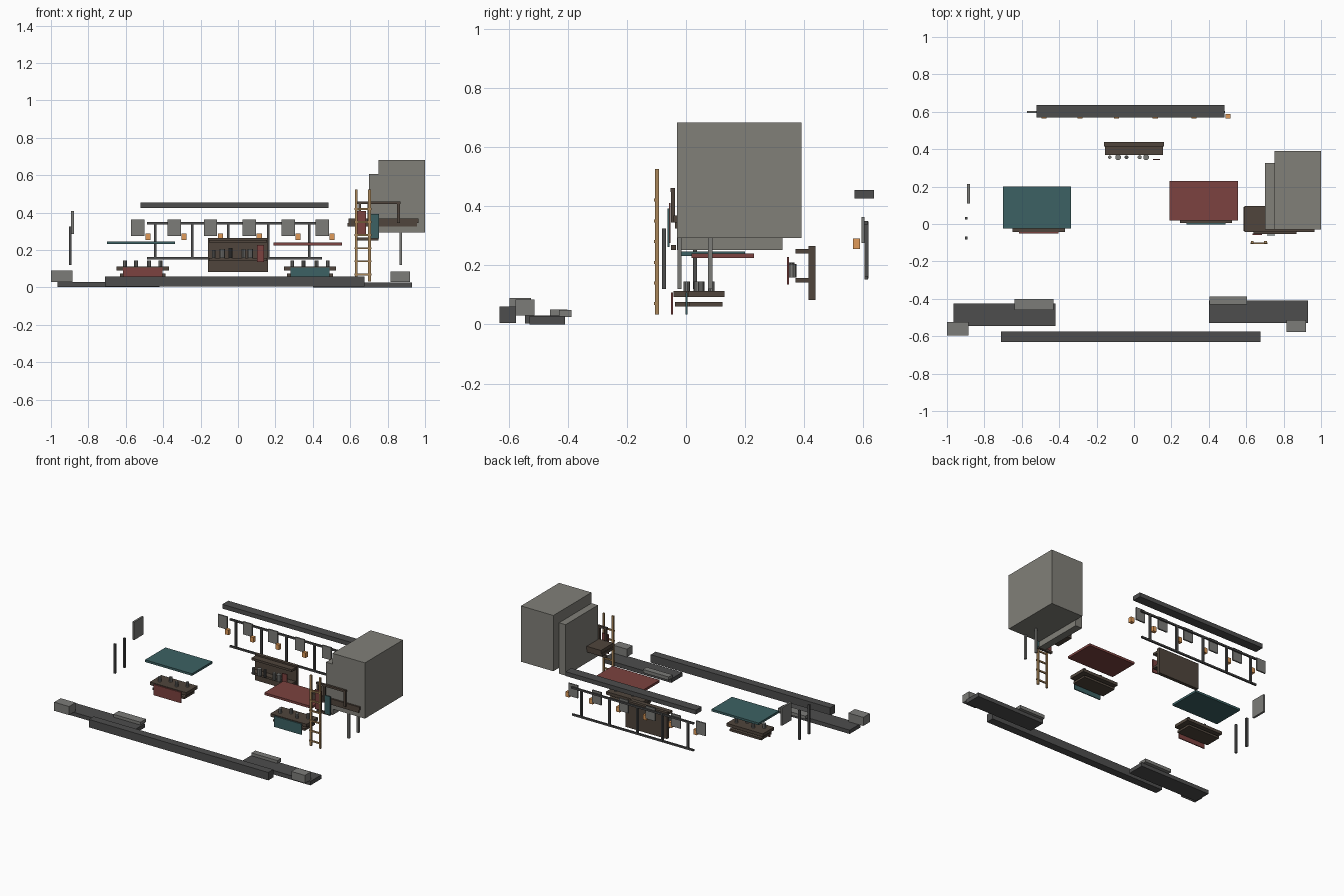
import bpy, math


def mat(name, r, g, b):
    m = bpy.data.materials.new(name)
    m.diffuse_color = (r, g, b, 1)
    return m


DARK = mat("dark_stone", 0.075, 0.075, 0.075)
STONE = mat("stone", 0.2, 0.2, 0.19)
WALL = mat("wall", 0.22, 0.215, 0.19)
WOOD = mat("dark_wood", 0.08, 0.06, 0.045)
TAN = mat("ladder_wood", 0.4, 0.24, 0.1)
RED = mat("red_cloth", 0.2, 0.055, 0.05)
TEAL = mat("teal_cloth", 0.045, 0.12, 0.125)
LAMP = mat("lantern", 0.75, 0.33, 0.1)


def box(name, x0, x1, y0, y1, z0, z1, m):
    """Box from its limits on each axis."""
    bpy.ops.mesh.primitive_cube_add(size=1, location=((x0 + x1) / 2, (y0 + y1) / 2, (z0 + z1) / 2))
    o = bpy.context.object
    o.name = name
    o.scale = (x1 - x0, y1 - y0, z1 - z0)
    bpy.ops.object.transform_apply(location=False, rotation=False, scale=True)
    o.data.materials.append(m)
    return o


def rod(name, x, y, z0, z1, r, m, sides=8):
    """Vertical cylinder."""
    bpy.ops.mesh.primitive_cylinder_add(vertices=sides, radius=r, depth=z1 - z0, location=(x, y, (z0 + z1) / 2))
    o = bpy.context.object
    o.name = name
    o.data.materials.append(m)
    return o


# Front quay and stepped slabs
box("quay_edge", -0.71, 0.675, -0.63, -0.575, 0.005, 0.06, DARK)
box("slab_left", -0.965, -0.42, -0.545, -0.425, 0.003, 0.03, DARK)
box("slab_right", 0.40, 0.93, -0.53, -0.41, 0.0, 0.028, DARK)
box("step_left", -0.64, -0.43, -0.46, -0.40, 0.028, 0.05, STONE)
box("step_right", 0.405, 0.605, -0.43, -0.388, 0.025, 0.048, STONE)
box("end_block_left", -1.0, -0.885, -0.597, -0.525, 0.03, 0.09, STONE)
box("end_block_right", 0.815, 0.92, -0.577, -0.512, 0.03, 0.085, STONE)

# Left sign and posts
for y in (-0.075, 0.03):
    box("left_post", -0.904, -0.89, y - 0.007, y + 0.007, 0.12, 0.325, DARK)
box("left_sign", -0.892, -0.878, 0.11, 0.215, 0.285, 0.41, STONE)


# Market stalls: counter, lower tray, hanging cloth, awning and goods
def stall(side, cx, y0, cloth, awning, awn):
    box(side + "_counter", cx - 0.14, cx + 0.14, y0, y0 + 0.125, 0.092, 0.113, WOOD)
    box(side + "_tray", cx - 0.122, cx + 0.122, y0 + 0.006, y0 + 0.117, 0.06, 0.075, WOOD)
    box(side + "_apron", cx - 0.105, cx + 0.105, y0 - 0.008, y0 - 0.001, 0.033, 0.108, cloth)
    box(side + "_awning", *awn, awning)
    for i, dx in enumerate((-0.095, -0.035, 0.035, 0.095)):
        rod(side + "_jar", cx + dx, y0 + 0.045 + 0.035 * (i % 2), 0.113, 0.145, 0.011, STONE, 10)


stall("left_stall", -0.51, -0.043, RED, TEAL, (-0.70, -0.337, -0.025, 0.20, 0.232, 0.247))
stall("right_stall", 0.385, 0.006, TEAL, RED, (0.19, 0.555, 0.018, 0.23, 0.224, 0.24))

# Back shop board, shelves and wares
box("shop_back", -0.16, 0.16, 0.415, 0.438, 0.082, 0.265, WOOD)
for z in (0.142, 0.24):
    box("shop_shelf", -0.155, 0.155, 0.37, 0.416, z, z + 0.015, WOOD)
for x, r, z1, m in ((-0.13, 0.009, 0.2, STONE), (-0.085, 0.016, 0.205, STONE), (-0.04, 0.01, 0.21, DARK),
                    (0.03, 0.011, 0.205, STONE), (0.065, 0.016, 0.205, STONE)):
    rod("shop_jar", x, 0.357, 0.158, z1, r, m, 10)
box("shop_cloth", 0.102, 0.138, 0.341, 0.348, 0.135, 0.228, RED)

# Rear gallery: roof beam, railing, signs and lanterns
box("gallery_beam", -0.52, 0.485, 0.57, 0.635, 0.425, 0.455, DARK)
box("gallery_top_rail", -0.487, 0.455, 0.604, 0.616, 0.338, 0.35, DARK)
box("gallery_low_rail", -0.487, 0.45, 0.604, 0.616, 0.151, 0.163, DARK)
for x in (-0.443, -0.245, -0.052, 0.162, 0.38):
    box("gallery_post", x - 0.007, x + 0.007, 0.603, 0.617, 0.155, 0.348, DARK)
for x in (-0.535, -0.342, -0.147, 0.06, 0.268, 0.45):
    box("gallery_sign", x - 0.036, x + 0.036, 0.593, 0.603, 0.275, 0.363, STONE)
    box("gallery_lantern", x + 0.04, x + 0.067, 0.564, 0.588, 0.255, 0.29, LAMP)

# House on the right
box("house_main", 0.75, 1.0, -0.03, 0.39, 0.293, 0.682, WALL)
box("house_wing", 0.70, 0.752, -0.03, 0.327, 0.252, 0.607, WALL)
for y in (-0.022, 0.082):
    box("house_stilt", 0.863, 0.877, y - 0.007, y + 0.007, 0.12, 0.295, STONE)

# Porch with railing and hanging cloths
box("porch_deck", 0.59, 0.965, -0.042, 0.095, 0.345, 0.368, WOOD)
box("porch_base", 0.585, 0.957, -0.038, 0.09, 0.325, 0.345, WOOD)
box("porch_rail", 0.64, 0.868, -0.053, -0.038, 0.447, 0.461, WOOD)
for x in (0.65, 0.70, 0.858):
    box("porch_post", x - 0.007, x + 0.007, -0.051, -0.038, 0.345, 0.45, WOOD)
box("porch_lower_beam", 0.64, 0.745, -0.05, -0.034, 0.252, 0.268, WOOD)
box("porch_red_cloth", 0.633, 0.685, -0.058, -0.052, 0.275, 0.41, RED)
box("porch_teal_cloth", 0.712, 0.755, -0.062, -0.056, 0.262, 0.392, TEAL)

# Ladder
for x in (0.632, 0.703):
    box("ladder_rail", x - 0.007, x + 0.007, -0.104, -0.092, 0.033, 0.525, TAN)
for i in range(6):
    z = 0.07 + i * 0.07
    box("ladder_rung", 0.622, 0.713, -0.108, -0.099, z - 0.005, z + 0.005, TAN)
